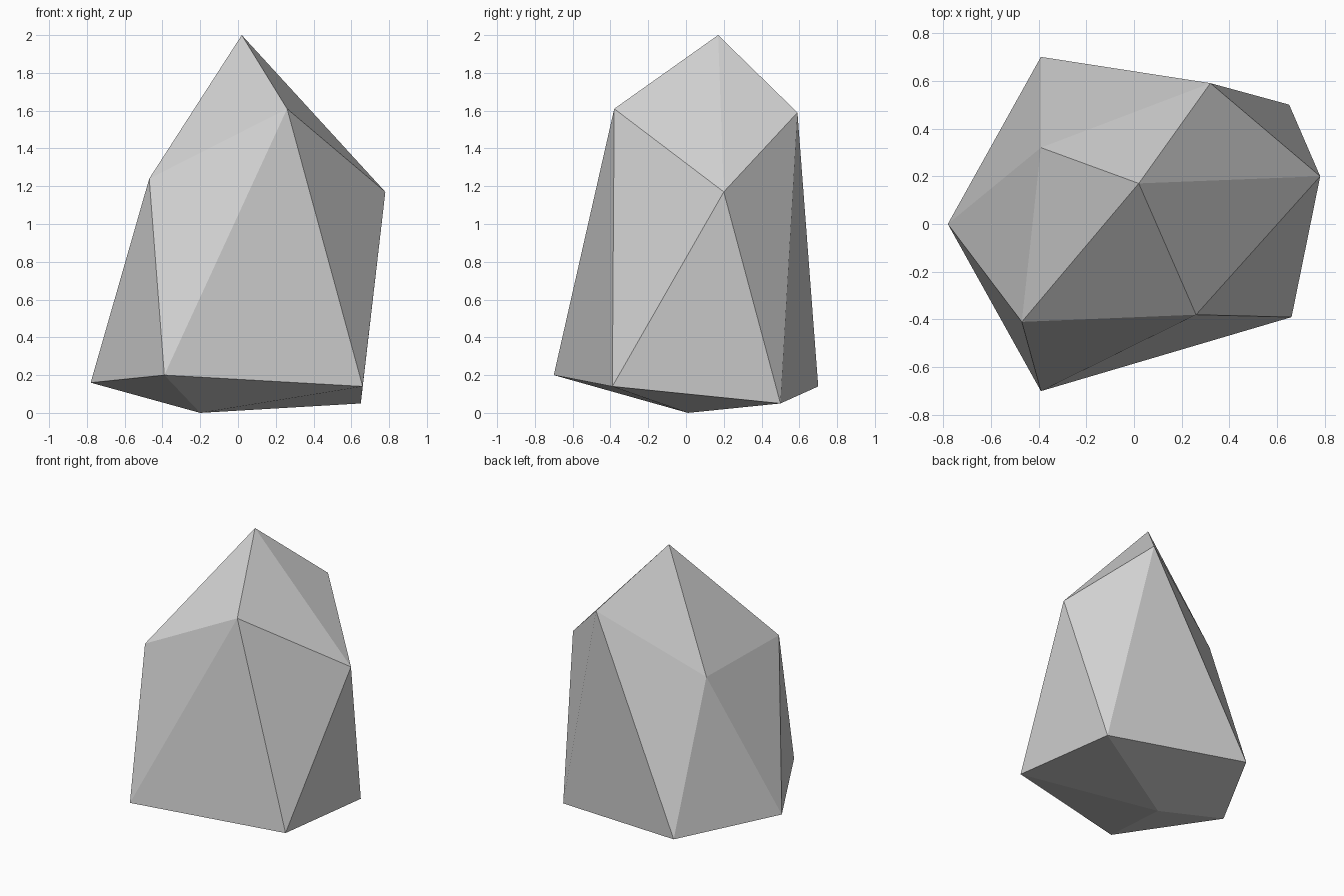
import bpy

cube = bpy.data.objects.get("Cube")
if cube:
    bpy.data.objects.remove(cube, do_unlink=True)

# Stone colour
stone = bpy.data.materials.new("light_grey_stone")
stone.use_nodes = True
colour = (0.64, 0.64, 0.64, 1.0)
stone.diffuse_color = colour
bsdf = stone.node_tree.nodes["Principled BSDF"]
bsdf.inputs["Base Color"].default_value = colour
bsdf.inputs["Roughness"].default_value = 0.9

# Rock outline: an irregular twenty-sided solid made of two rings and two tips
peak = (0.02, 0.17, 2.0)
shoulder = [(-0.47, -0.41, 1.24), (0.26, -0.38, 1.61), (0.78, 0.20, 1.17),
            (0.32, 0.59, 1.59), (-0.39, 0.32, 1.19)]
foot = [(-0.39, -0.70, 0.20), (0.66, -0.39, 0.14), (0.65, 0.50, 0.05),
        (-0.39, 0.70, 0.14), (-0.78, 0.0, 0.16)]
base = (-0.20, 0.01, 0.0)

n = len(shoulder)
verts = [*shoulder, *foot, peak, base]
top, bottom = 2 * n, 2 * n + 1

# Cap, zigzag side band and underside
faces = []
for i in range(n):
    j = (i + 1) % n
    faces += [(i, j, top),
              (n + i, j, i),
              (n + i, n + j, j),
              (n + j, n + i, bottom)]

mesh = bpy.data.meshes.new("rock")
mesh.from_pydata(verts, [], faces)
mesh.materials.append(stone)
mesh.update()
rock = bpy.data.objects.new("rock", mesh)
bpy.context.collection.objects.link(rock)
